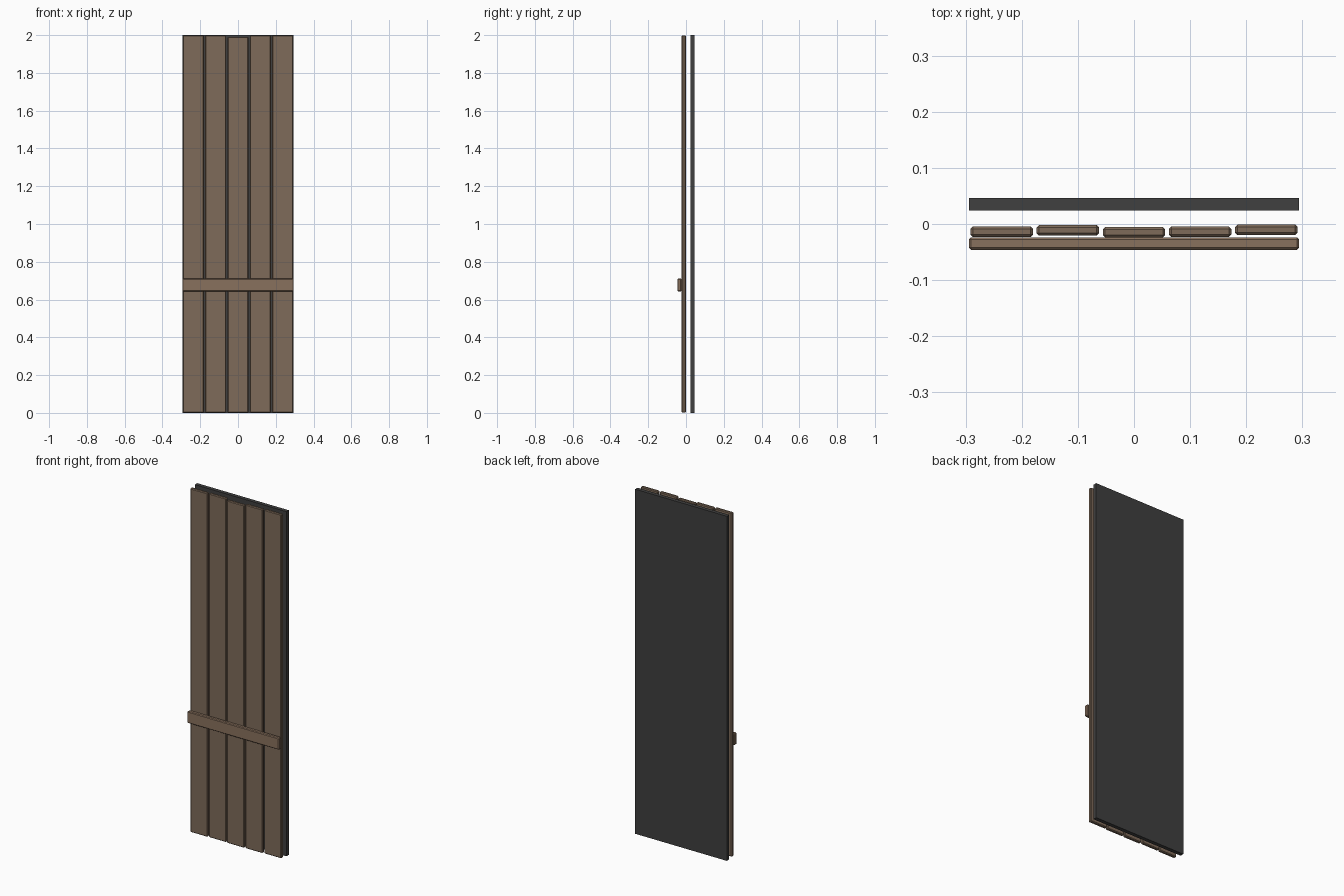
import bpy

if "Cube" in bpy.data.objects:
    bpy.data.objects.remove(bpy.data.objects["Cube"])


def material(name, rgb):
    m = bpy.data.materials.new(name)
    m.diffuse_color = (*rgb, 1)
    m.use_nodes = True
    m.node_tree.nodes["Principled BSDF"].inputs["Base Color"].default_value = m.diffuse_color
    return m


def box(name, center, size, mat, bevel=0):
    bpy.ops.mesh.primitive_cube_add(size=1, location=center)
    ob = bpy.context.object
    ob.name = name
    ob.scale = size
    bpy.ops.object.transform_apply(location=False, rotation=False, scale=True)
    ob.data.materials.append(mat)
    if bevel:
        mod = ob.modifiers.new("chamfer", 'BEVEL')
        mod.width = bevel
        mod.segments = 1
    return ob


plank_wood = material("plank_wood", (0.21, 0.145, 0.10))
rail_wood = material("rail_wood", (0.25, 0.165, 0.11))
dark = material("dark_backing", (0.05, 0.05, 0.05))

# Dark backing sheet
box("back_panel", (0, 0.035, 1), (0.589, 0.022, 2), dark)

# Five upright planks, each set at a slightly different depth and height
plank_y = [-0.0138, -0.0112, -0.0147, -0.0138, -0.0103]
plank_top = [1.998, 1.998, 1.991, 1.998, 1.998]
for i, (y, top) in enumerate(zip(plank_y, plank_top)):
    bottom = 0.002
    box(f"plank_{i + 1}", ((i - 2) * 0.1179, y, (top + bottom) / 2),
        (0.111, 0.0185, top - bottom), plank_wood, 0.004)

# Cross rail on the front
box("cross_rail", (0, -0.035, 0.677), (0.589, 0.022, 0.068), rail_wood, 0.004)
